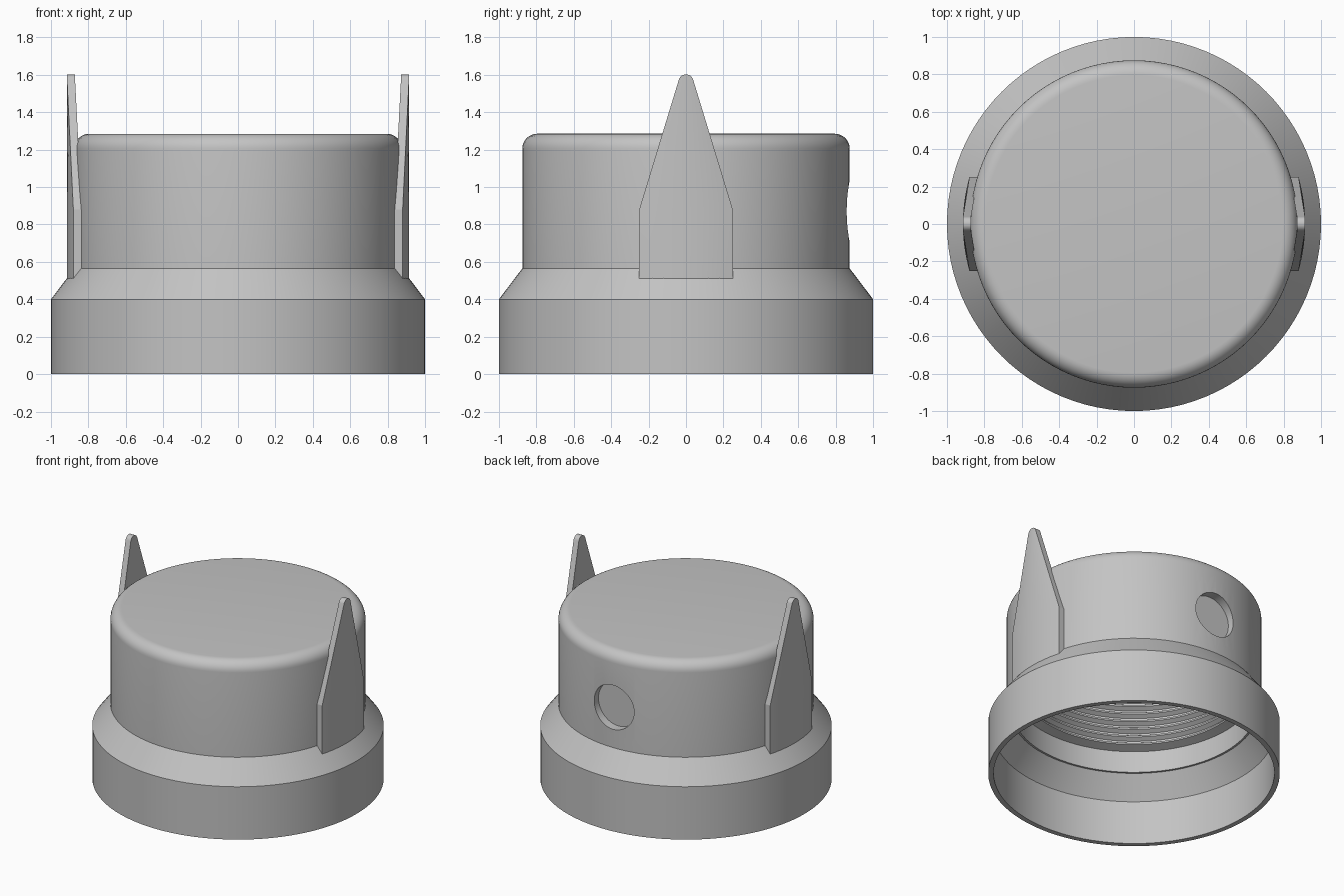
import bpy, bmesh
from math import sin, cos, pi, radians, sqrt, tau
from mathutils import Matrix

if "Cube" in bpy.data.objects:
    bpy.data.objects.remove(bpy.data.objects["Cube"], do_unlink=True)

grey = bpy.data.materials.new("plain grey")
grey.use_nodes = True
grey.diffuse_color = (0.55, 0.55, 0.55, 1)
grey.node_tree.nodes["Principled BSDF"].inputs["Base Color"].default_value = (0.55, 0.55, 0.55, 1)


def make_object(name, bm):
    bmesh.ops.recalc_face_normals(bm, faces=bm.faces)
    mesh = bpy.data.meshes.new(name)
    bm.to_mesh(mesh)
    bm.free()
    mesh.materials.append(grey)
    obj = bpy.data.objects.new(name, mesh)
    bpy.context.collection.objects.link(obj)
    return obj


def activate(obj):
    bpy.ops.object.select_all(action='DESELECT')
    obj.select_set(True)
    bpy.context.view_layer.objects.active = obj


def smooth(obj, degrees):
    activate(obj)
    bpy.ops.object.shade_smooth_by_angle(angle=radians(degrees))


def lathe(name, profile, segments=96):
    bm = bmesh.new()
    verts = [bm.verts.new((r, 0, z)) for r, z in profile]
    edges = [bm.edges.new(pair) for pair in zip(verts, verts[1:])]
    bmesh.ops.spin(bm, geom=verts + edges, cent=(0, 0, 0), axis=(0, 0, 1),
                   angle=tau, steps=segments)
    bmesh.ops.remove_doubles(bm, verts=bm.verts, dist=0.0001)
    return make_object(name, bm)


# Hollow cap: outer wall with rounded top, flared skirt, threaded bore
body_r, top_z, fillet = 0.875, 1.285, 0.08
profile = [(0, top_z)]
for i in range(9):
    a = pi / 2 * (1 - i / 8)
    profile.append((body_r - fillet + fillet * cos(a), top_z - fillet + fillet * sin(a)))
profile += [(body_r, 0.565), (1, 0.4), (1, 0), (0.963, 0), (0.963, 0.33),
            (0.845, 0.487), (0.83, 0.487), (0.83, 0.65)]
crest, root, pitch = 0.765, 0.795, 0.06
for i in range(8):
    z = 0.67 + i * pitch
    profile += [(crest, z), (crest, z + 0.012), (root, z + 0.03), (root, z + 0.042)]
profile += [(crest, 1.16), (crest, 1.23), (0, 1.23)]
cap = lathe("threaded_cap", profile)

# Round blind recess in the back wall
bm = bmesh.new()
bmesh.ops.create_cone(bm, cap_ends=True, segments=48, radius1=0.167, radius2=0.167, depth=0.2,
                      matrix=Matrix.Translation((0, 0.908, 0.87)) @ Matrix.Rotation(pi / 2, 4, 'X'))
cutter = make_object("recess_cutter", bm)
cutter.hide_render = True
cut = cap.modifiers.new("recess", 'BOOLEAN')
cut.operation, cut.object, cut.solver = 'DIFFERENCE', cutter, 'EXACT'
activate(cap)
bpy.ops.object.modifier_apply(modifier=cut.name)
bpy.data.objects.remove(cutter, do_unlink=True)
smooth(cap, 25)


# Pointed side fins that follow the wall's curve
def fin(name, side, outer=0.915, inner=0.872, columns=10):
    rows = [(0.25, 0.51), (0.25, 0.88)]
    for i in range(10):
        a = radians(16.5 + i * 7.5)
        rows.append((0.04 * cos(a), 1.562 + 0.04 * sin(a)))
    bm = bmesh.new()
    grid = []
    for half, z in rows:
        ys = [half * (2 * c / columns - 1) for c in range(columns + 1)]
        grid.append([bm.verts.new((side * sqrt(outer ** 2 - y * y), y, z)) for y in ys])
    for low, high in zip(grid, grid[1:]):
        for c in range(columns):
            bm.faces.new((low[c], low[c + 1], high[c + 1], high[c]))
    made = bmesh.ops.extrude_face_region(bm, geom=bm.faces[:])["geom"]
    for v in made:
        if isinstance(v, bmesh.types.BMVert):
            v.co.x = side * sqrt(inner ** 2 - v.co.y ** 2)
    smooth(make_object(name, bm), 14)


fin("left_fin", 1)
fin("right_fin", -1)
